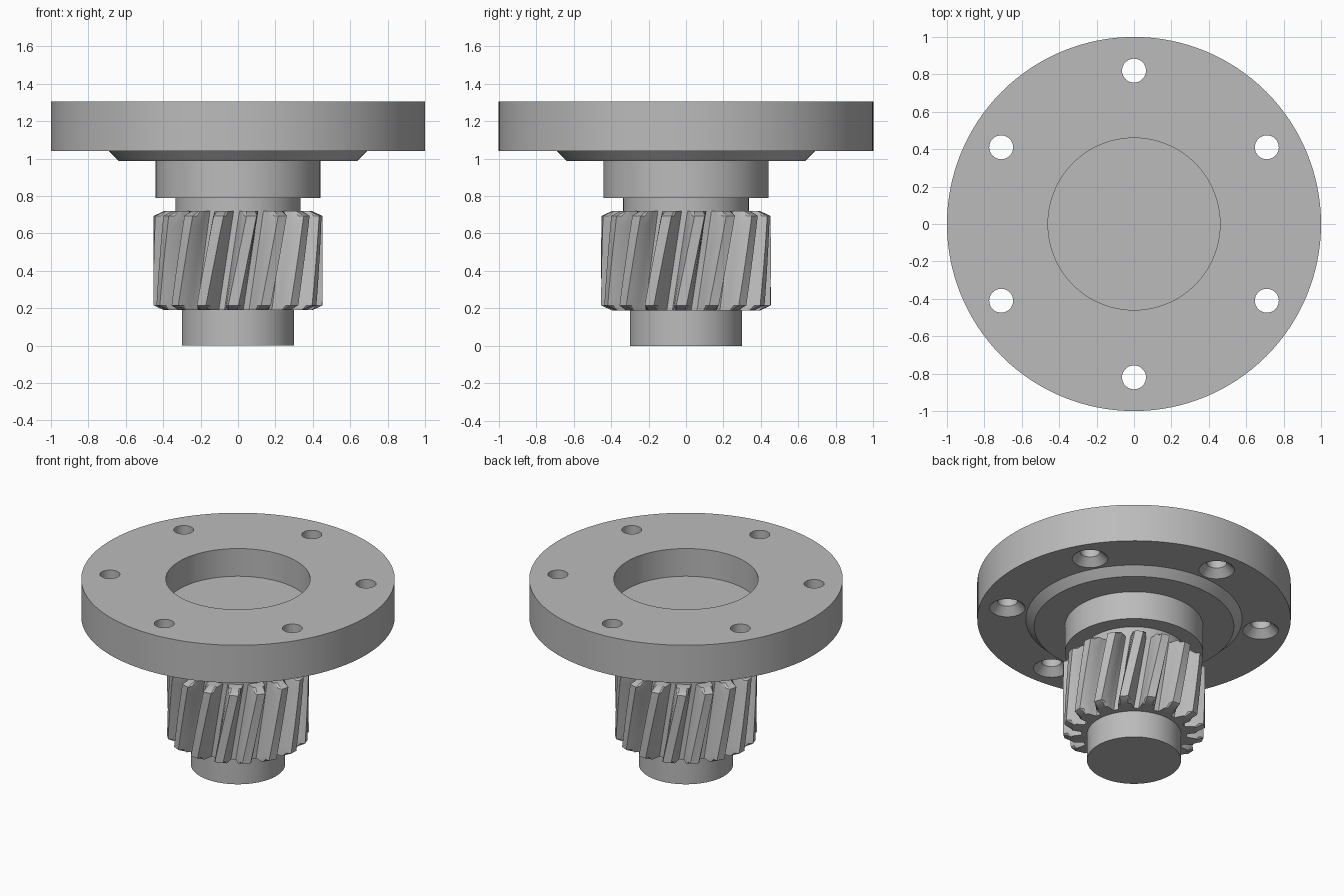
import bpy, bmesh, math
from mathutils import Vector, Matrix

if "Cube" in bpy.data.objects:
    bpy.data.objects.remove(bpy.data.objects["Cube"])

steel = bpy.data.materials.new("steel_grey")
steel.use_nodes = True
steel.diffuse_color = (0.5, 0.5, 0.5, 1)
steel.node_tree.nodes["Principled BSDF"].inputs["Base Color"].default_value = (0.5, 0.5, 0.5, 1)


def make_object(name, bm):
    bmesh.ops.recalc_face_normals(bm, faces=bm.faces)
    mesh = bpy.data.meshes.new(name)
    bm.to_mesh(mesh)
    bm.free()
    mesh.materials.append(steel)
    obj = bpy.data.objects.new(name, mesh)
    bpy.context.collection.objects.link(obj)
    return obj


def revolve(bm, profile, centre=(0, 0, 0), steps=96):
    """Spin an (r, z) profile that starts and ends on the axis."""
    c = Vector(centre)
    verts = [bm.verts.new(c + Vector((r, 0, z))) for r, z in profile]
    edges = [bm.edges.new(pair) for pair in zip(verts, verts[1:])]
    bmesh.ops.spin(bm, geom=verts + edges, cent=c, axis=(0, 0, 1),
                   angle=math.tau, steps=steps, use_duplicate=False)
    bmesh.ops.remove_doubles(bm, verts=bm.verts, dist=1e-5)


def smooth(obj):
    bpy.ops.object.select_all(action='DESELECT')
    obj.select_set(True)
    bpy.context.view_layer.objects.active = obj
    bpy.ops.object.shade_smooth_by_angle(angle=math.radians(25))


# Flange with top recess and bevelled boss underneath
bm = bmesh.new()
revolve(bm, [(0, 1.11), (0.46, 1.11), (0.46, 1.305), (1, 1.305), (1, 1.04),
             (0.69, 1.04), (0.637, 0.987), (0, 0.987)], steps=128)
flange = make_object("flange", bm)

# Six bolt holes, countersunk from below
bm = bmesh.new()
for i in range(6):
    a = math.radians(90 + 60 * i)
    revolve(bm, [(0, 1.4), (0.064, 1.4), (0.064, 1.09), (0.124, 1.03), (0, 1.03)],
            (0.82 * math.cos(a), 0.82 * math.sin(a), 0), 32)
cutter = make_object("bolt_hole_cutter", bm)
cutter.hide_render = True
cut = flange.modifiers.new("bolt_holes", 'BOOLEAN')
cut.operation, cut.solver, cut.object = 'DIFFERENCE', 'EXACT', cutter
bpy.context.view_layer.objects.active = flange
bpy.ops.object.modifier_apply(modifier=cut.name)
bpy.data.objects.remove(cutter)
smooth(flange)

# Stepped shaft: hub, gear core, undercut and collar
bm = bmesh.new()
revolve(bm, [(0, 0), (0.3, 0), (0.3, 0.2), (0.325, 0.2), (0.325, 0.7), (0.335, 0.7),
             (0.335, 0.79), (0.441, 0.79), (0.441, 0.99), (0, 0.99)])
smooth(make_object("shaft", bm))

# Helical gear: one tooth outline repeated, twisted upward, ends chamfered
TEETH, LOW, HIGH, TWIST, CHAMFER = 16, 0.19, 0.72, 0.24, 0.026
PHASE = -math.pi / 2 - 0.067
flank = [(0.336, 0.15), (0.35, 0.134), (0.375, 0.118), (0.397, 0.105),
         (0.425, 0.085), (0.453, 0.06)]
tooth = [(r, -a) for r, a in flank] + [(r, a) for r, a in reversed(flank)]
outline = [(r, a + PHASE + i * math.tau / TEETH) for i in range(TEETH) for r, a in tooth]

bm = bmesh.new()
levels = [LOW] + [LOW + CHAMFER + (HIGH - LOW - 2 * CHAMFER) * k / 10 for k in range(11)] + [HIGH]
rings = []
for z in levels:
    limit = 0.397 if z in (LOW, HIGH) else 1
    turn = TWIST * (z - LOW) / (HIGH - LOW)
    rings.append([bm.verts.new(Matrix.Rotation(a + turn, 3, 'Z') @ Vector((min(r, limit), 0, z)))
                  for r, a in outline])
for lower, upper in zip(rings, rings[1:]):
    for j in range(len(outline)):
        k = (j + 1) % len(outline)
        bm.faces.new((lower[j], lower[k], upper[k], upper[j]))
bm.faces.new(rings[0])
bm.faces.new(rings[-1])
smooth(make_object("helical_gear", bm))
